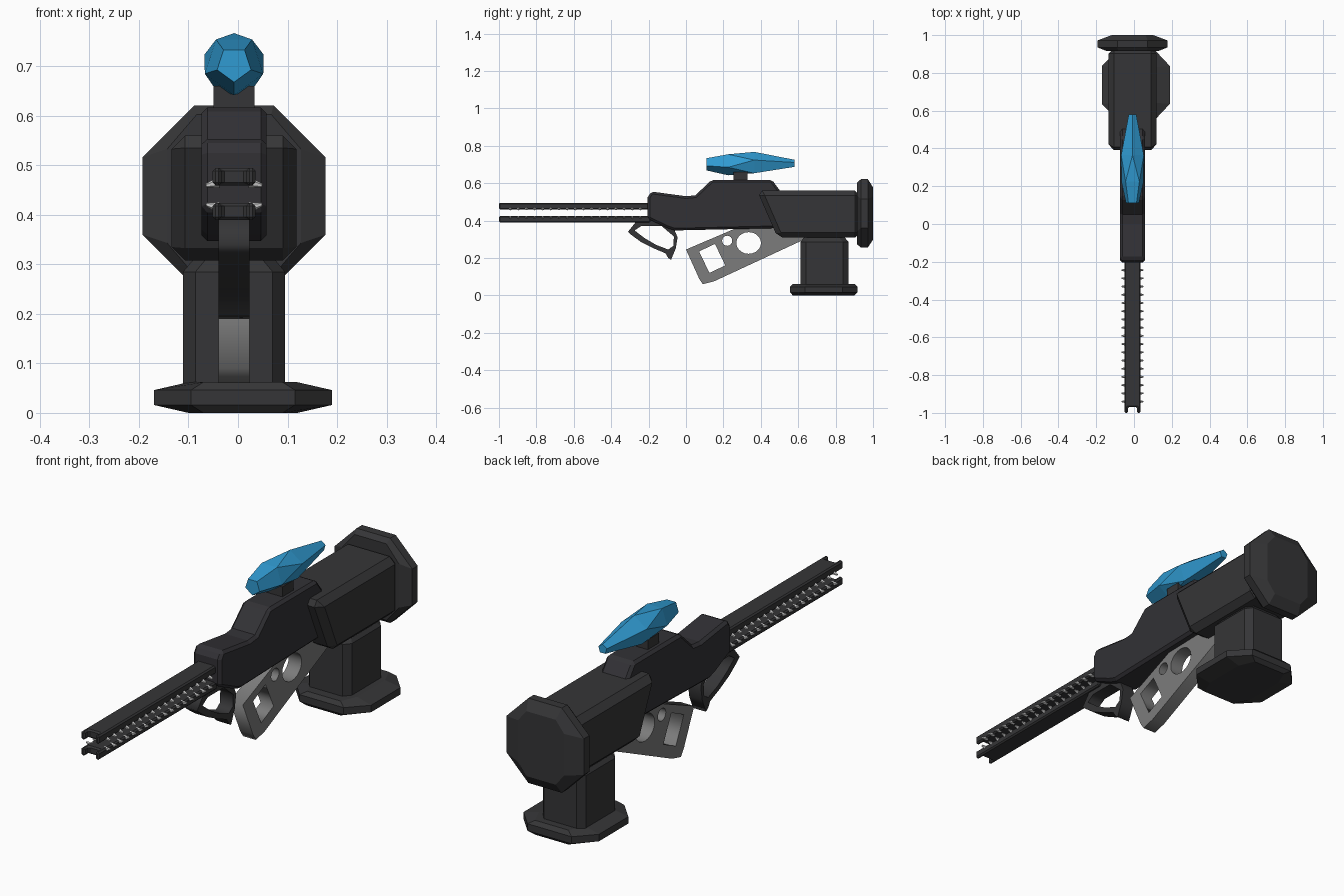
import bpy, bmesh, math
from mathutils import Matrix, Vector

if "Cube" in bpy.data.objects:
    bpy.data.objects.remove(bpy.data.objects["Cube"])

CX = -0.008  # centre line of most parts


def material(name, rgb):
    m = bpy.data.materials.new(name)
    m.diffuse_color = (*rgb, 1)
    m.use_nodes = True
    m.node_tree.nodes["Principled BSDF"].inputs["Base Color"].default_value = m.diffuse_color
    return m


DARK = material("dark_metal", (0.036, 0.036, 0.038))
BODY = material("dark_body", (0.032, 0.031, 0.036))
STEEL = material("grip_grey", (0.2, 0.2, 0.2))
PALE = material("tooth_grey", (0.55, 0.55, 0.55))
BLUE = material("blue_crystal", (0.03, 0.33, 0.65))


def finish(name, bm, mat, bevel=0):
    bmesh.ops.recalc_face_normals(bm, faces=bm.faces)
    me = bpy.data.meshes.new(name)
    bm.to_mesh(me)
    bm.free()
    me.materials.append(mat)
    ob = bpy.data.objects.new(name, me)
    bpy.context.collection.objects.link(ob)
    if bevel:
        b = ob.modifiers.new("chamfer", 'BEVEL')
        b.width, b.segments = bevel, 1
        b.limit_method, b.angle_limit = 'ANGLE', math.radians(40)
    return ob


def loft(name, rings, mat, bevel=0):
    """Skin equal-length rings of points and cap both ends."""
    bm = bmesh.new()
    vs = [[bm.verts.new(p) for p in r] for r in rings]
    n = len(vs[0])
    for a, b in zip(vs, vs[1:]):
        for i in range(n):
            bm.faces.new((a[i], a[(i + 1) % n], b[(i + 1) % n], b[i]))
    bm.faces.new(vs[0])
    bm.faces.new(vs[-1])
    return finish(name, bm, mat, bevel)


def side_prism(name, pts, half, mat, bevel=0):
    return loft(name, [[(CX + s * half, y, z) for y, z in pts] for s in (-1, 1)], mat, bevel)


def octagon(hx, hy, cx, cy):
    """Half sizes and corner cuts, centred on the origin."""
    q = [(hx, hy - cy), (hx - cx, hy)]
    top = q + [(-x, y) for x, y in reversed(q)]
    return top + [(-x, -y) for x, y in top]


def side_plate(name, outlines, half, mat):
    """Side outline with holes, extruded across the width."""
    cu = bpy.data.curves.new(name, 'CURVE')
    cu.dimensions, cu.fill_mode, cu.extrude = '2D', 'BOTH', half
    for pts in outlines:
        s = cu.splines.new('POLY')
        s.points.add(len(pts) - 1)
        for p, (y, z) in zip(s.points, pts):
            p.co = (y, z, 0, 1)
        s.use_cyclic_u = True
    cu.materials.append(mat)
    ob = bpy.data.objects.new(name, cu)
    bpy.context.collection.objects.link(ob)
    ob.location.x = CX
    ob.rotation_euler = (math.pi / 2, 0, math.pi / 2)
    bpy.ops.object.select_all(action='DESELECT')
    ob.select_set(True)
    bpy.context.view_layer.objects.active = ob
    bpy.ops.object.convert(target='MESH')


def ellipse(cy, cz, ry, rz, n):
    return [(cy + ry * math.cos(2 * math.pi * i / n), cz + rz * math.sin(2 * math.pi * i / n))
            for i in range(n)]


# Barrel: two rails with forked tips
fork = [(-.043, -.19), (-.043, -1), (-.025, -1), (-.025, -.97),
        (.025, -.97), (.025, -1), (.043, -1), (.043, -.19)]
for name, z0, z1 in (("upper_rail", .459, .495), ("lower_rail", .39, .424)):
    loft(name, [[(CX + x, y, z) for x, y in fork] for z in (z0, z1)], DARK, .006)

# Teeth along both rails, both sides
bm = bmesh.new()
for i in range(17):
    for z, dz in ((.462, -.25), (.418, .25)):
        for s in (-1, 1):
            rot = Vector((s, 0, dz)).to_track_quat('Z', 'Y').to_matrix().to_4x4()
            loc = Matrix.Translation((CX + s * .044, -.94 + i * .0435, z))
            bmesh.ops.create_cone(bm, cap_ends=True, segments=6, radius1=.011,
                                  radius2=.004, depth=.026, matrix=loc @ rot)
finish("barrel_teeth", bm, PALE)

# Receiver
side_prism("receiver", [(-.205, .41), (-.205, .525), (-.185, .555), (-.0, .53), (.05, .535),
                        (.137, .617), (.46, .617), (.51, .55), (.51, .36), (-.06, .347),
                        (-.10, .36)], .066, BODY, .012)

# Stock with slanted front
side_prism("stock", [(.38, .56), (.93, .56), (.93, .308), (.49, .308)], .126, DARK, .027)

# Butt plate
rings = []
for y, hx, hz, cx, cz in ((.915, .135, .165, .06, .07), (.935, .185, .183, .105, .105),
                          (.972, .185, .183, .105, .105), (1.0, .11, .14, .04, .05)):
    rings.append([(CX + x, y, .438 + z) for x, z in octagon(hx, hz, cx, cz)])
loft("butt_plate", rings, DARK)

# Rear magazine column and its foot
loft("magazine", [[(CX + x, .74 + y, z) for x, y in octagon(.103 - t, .129 - t, .025, .03)]
                  for z, t in ((.04, 0), (.285, 0), (.315, .025))], DARK)
rings = []
for z, hx, hy, cx, cy in ((0, .11, .165, .03, .07), (.016, .18, .18, .075, .08),
                          (.046, .18, .18, .075, .08), (.062, .11, .165, .03, .07)):
    rings.append([(.01 + x, .736 + y, z) for x, y in octagon(hx, hy, cx, cy)])
loft("magazine_foot", rings, DARK)

# Slanted grip with three holes
side_plate("grip", [[(0, .245), (.07, .09), (.09, .06), (.15, .075), (.635, .30), (.62, .33),
                     (.40, .37), (.26, .356)],
                    [(.07, .235), (.155, .275), (.21, .16), (.125, .12)],
                    ellipse(.22, .292, .027, .027, 16),
                    ellipse(.335, .28, .066, .058, 20)], .031, STEEL)

# Front finger guard
side_plate("finger_guard", [[(-.31, .34), (-.27, .39), (-.2, .41), (-.07, .37), (-.045, .31),
                             (-.055, .25), (-.08, .19), (-.095, .2), (-.11, .225), (-.17, .25),
                             (-.24, .285), (-.295, .325)],
                            [(-.275, .347), (-.24, .37), (-.13, .37), (-.065, .315),
                             (-.067, .265), (-.095, .245), (-.16, .27), (-.22, .305)]],
           .031, DARK)

# Crystal mount
side_prism("crystal_mount", [(.255, .6), (.255, .66), (.33, .66), (.33, .6)], .041, DARK)

# Crystal: stretched dodecahedron tapering to the back
bm = bmesh.new()
for y, r, turn in ((.11, .036, 0), (.225, .062, 0), (.365, .063, .5), (.58, .021, .5)):
    for i in range(5):
        a = -math.pi / 2 + 2 * math.pi * (i + turn) / 5
        bm.verts.new((CX + r * math.cos(a), y, .704 + r * math.sin(a)))
bmesh.ops.convex_hull(bm, input=bm.verts)
finish("crystal", bm, BLUE)
